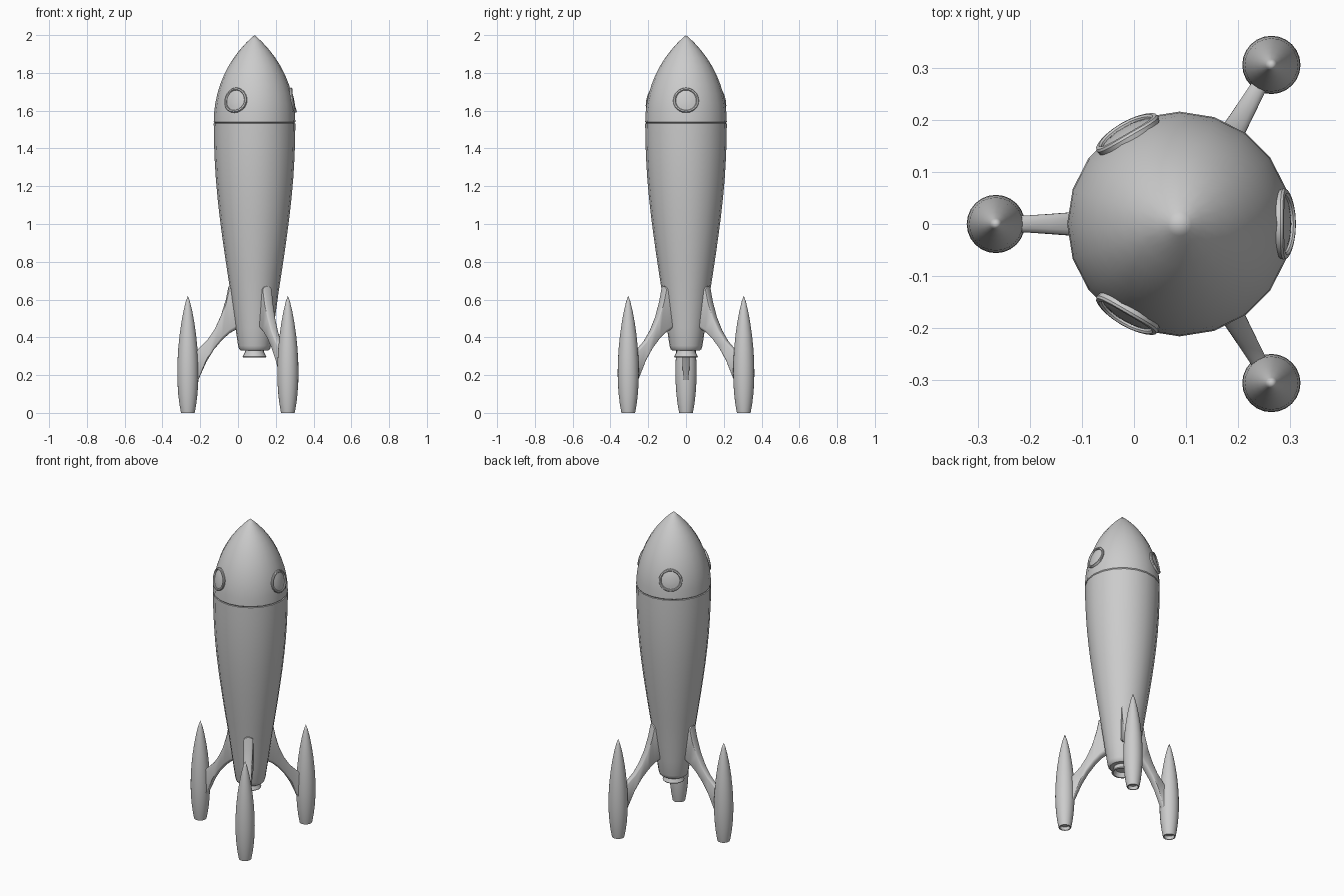
import bpy, bmesh
from math import sin, cos, pi, sqrt, radians
from mathutils import Vector

if "Cube" in bpy.data.objects:
    bpy.data.objects.remove(bpy.data.objects["Cube"])

CX = 0.0875          # hull axis
POD_R = 0.353        # pod distance from the axis
FIN_ANGLES = [60, 180, 300]
WINDOW_ANGLES = [0, 120, 240]


def finish(bm, name, angle=35):
    bmesh.ops.remove_doubles(bm, verts=bm.verts, dist=1e-5)
    bmesh.ops.recalc_face_normals(bm, faces=bm.faces)
    me = bpy.data.meshes.new(name)
    bm.to_mesh(me)
    bm.free()
    for p in me.polygons:
        p.use_smooth = True
    me.set_sharp_from_angle(angle=radians(angle))
    ob = bpy.data.objects.new(name, me)
    bpy.context.collection.objects.link(ob)
    return ob


def skin(bm, rings, closed=True):
    """Bridge equal-length rings of points with quads."""
    loops = [[bm.verts.new(p) for p in ring] for ring in rings]
    n = len(loops[0])
    for a, b in zip(loops, loops[1:]):
        for i in range(n):
            j = (i + 1) % n
            bm.faces.new((a[i], a[j], b[j], b[i]))
    return loops


def lathe(name, profile, sides, x=0.0, y=0.0, angle=35):
    bm = bmesh.new()
    rings = [[(x + r * cos(2 * pi * i / sides), y + r * sin(2 * pi * i / sides), z)
              for i in range(sides)] for r, z in profile]
    skin(bm, rings)
    bmesh.ops.dissolve_degenerate(bm, dist=1e-5, edges=bm.edges)
    return finish(bm, name, angle)


def nose_r(z):
    """Ogive radius of the nose."""
    base, length = 0.216, 2.0 - 1.54
    rho = (base ** 2 + length ** 2) / (2 * base)
    return max(0.0, sqrt(rho ** 2 - (z - 1.54) ** 2) - rho + base)


# hull and nose cone, split by a thin groove
hull = [(0, 0.33), (0.073, 0.33), (0.082, 0.338), (0.087, 0.355), (0.101, 0.45),
        (0.115, 0.55), (0.129, 0.65), (0.143, 0.74), (0.158, 0.84), (0.172, 0.94),
        (0.185, 1.04), (0.196, 1.14), (0.205, 1.24), (0.211, 1.34), (0.215, 1.44),
        (0.216, 1.532), (0.211, 1.534), (0, 1.534)]
lathe("hull", hull, 20)
nose = [(0, 1.534), (0.211, 1.534), (0.216, 1.54)]
nose += [(nose_r(z), z) for z in (1.59, 1.64, 1.69, 1.74, 1.79, 1.84, 1.88, 1.92, 1.96, 1.98)]
nose += [(0, 2.0)]
lathe("nose_cone", nose, 20)

# engine nozzle, hollow underneath
lathe("nozzle", [(0, 0.335), (0.048, 0.335), (0.05, 0.322), (0.063, 0.298), (0.061, 0.294),
                 (0.053, 0.294), (0.04, 0.32), (0, 0.32)], 20)

for ob in list(bpy.context.collection.objects):
    ob.location.x = CX

# landing pods
pod = [(0, 0.02), (0.027, 0.02), (0.03, 0.0), (0.036, 0.0), (0.039, 0.015), (0.045, 0.05),
       (0.051, 0.1), (0.055, 0.16), (0.056, 0.21), (0.055, 0.27), (0.051, 0.34),
       (0.044, 0.41), (0.034, 0.48), (0.023, 0.54), (0.011, 0.59), (0, 0.62)]

# fin struts: upper and lower edge points (distance from axis, height), half thickness
FIN = [((0.09, 0.675), (0.06, 0.46), 0.027), ((0.138, 0.67), (0.09, 0.445), 0.027),
       ((0.152, 0.60), (0.13, 0.423), 0.026), ((0.178, 0.515), (0.17, 0.388), 0.024),
       ((0.21, 0.445), (0.215, 0.335), 0.022), ((0.25, 0.385), (0.255, 0.27), 0.019),
       ((0.30, 0.335), (0.297, 0.175), 0.016), ((0.34, 0.31), (0.33, 0.11), 0.015)]


def fin(name, ang):
    bm = bmesh.new()
    rad, side = Vector((cos(ang), sin(ang), 0)), Vector((-sin(ang), cos(ang), 0))
    rings = []
    for top, bot, t in FIN:
        a = Vector((CX, 0, top[1])) + rad * top[0]
        b = Vector((CX, 0, bot[1])) + rad * bot[0]
        d = (b - a).normalized()
        ring = []
        # rounded slab section: half circle at each edge
        for c, s in ((a + d * t * 0.7, -1), (b - d * t * 0.7, 1)):
            for k in range(7):
                th = pi * k / 6
                ring.append(c + d * (s * t * 0.7 * sin(th)) + side * (s * t * cos(th)))
        rings.append(ring)
    loops = skin(bm, rings)
    bm.faces.new(loops[0])
    bm.faces.new(loops[-1])
    return finish(bm, name, 40)


for n, deg in enumerate(FIN_ANGLES, 1):
    a = radians(deg)
    lathe(f"pod_{n}", pod, 24, CX + POD_R * cos(a), POD_R * sin(a))
    fin(f"fin_{n}", a)


# round windows wrapped on the nose: (radius, height above the surface)
def window(name, ang, profile):
    bm = bmesh.new()
    rings = []
    for r, h in profile:
        ring = []
        for i in range(24):
            u, v = r * cos(2 * pi * i / 24), r * sin(2 * pi * i / 24)
            z = 1.655 + v
            R = nose_r(z) + h
            th = ang + u / 0.2
            ring.append((CX + R * cos(th), R * sin(th), z + 0.2 * h))
        rings.append(ring)
    skin(bm, rings)
    bmesh.ops.dissolve_degenerate(bm, dist=1e-5, edges=bm.edges)
    return finish(bm, name)


for n, deg in enumerate(WINDOW_ANGLES, 1):
    a = radians(deg)
    window(f"window_frame_{n}", a, [(0.066, -0.012), (0.066, 0.006), (0.063, 0.01),
                                    (0.056, 0.01), (0.053, 0.006), (0.052, -0.012)])
    window(f"window_glass_{n}", a, [(0.053, 0.002), (0.035, 0.004), (0.018, 0.005), (0, 0.005)])
